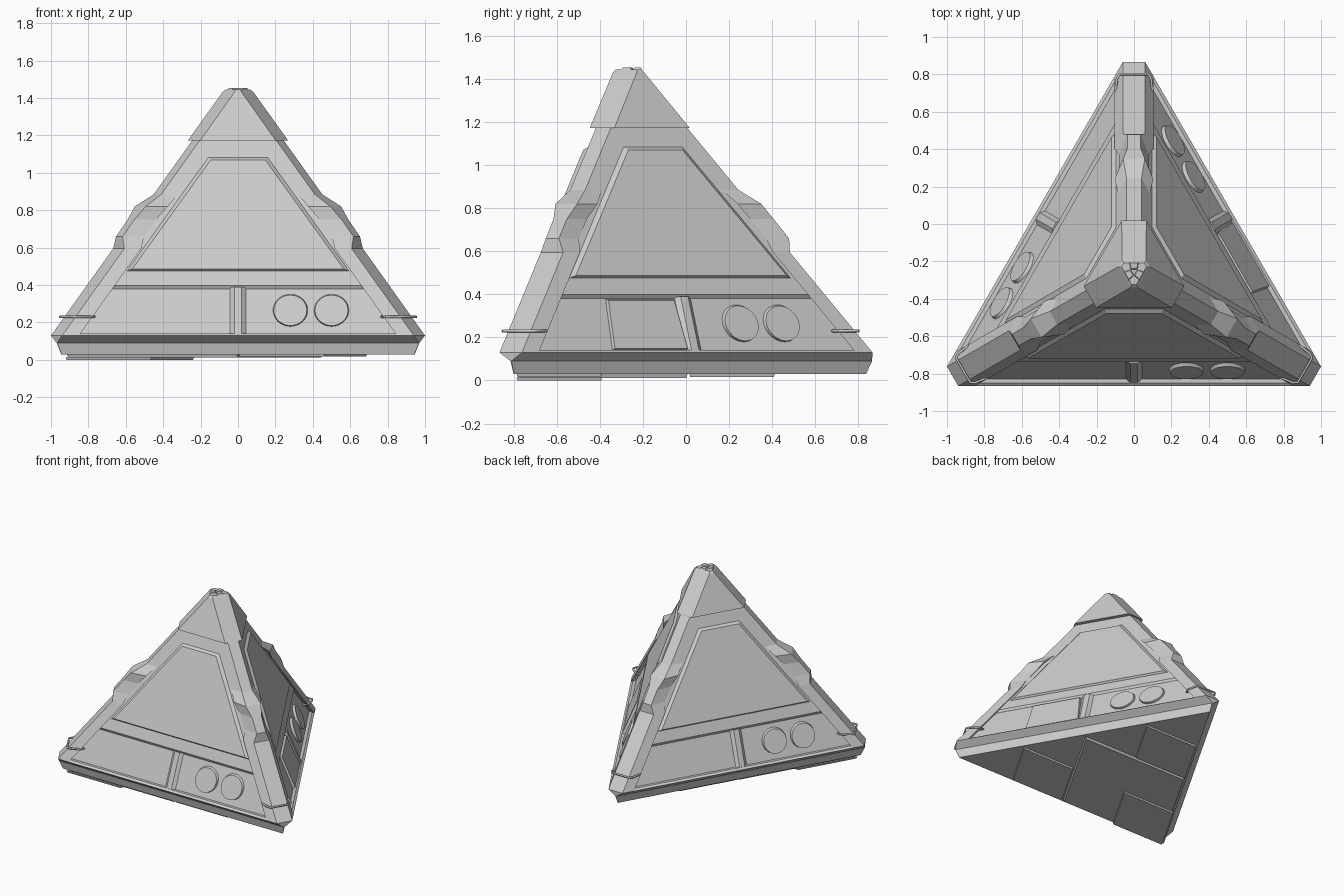
import bpy, bmesh
from math import sin, cos, pi, radians
from mathutils import Vector, Matrix

if "Cube" in bpy.data.objects:
    bpy.data.objects.remove(bpy.data.objects["Cube"])

CY = -0.254                                   # pyramid axis is at x=0, y=CY
def spin(k, x, y, z):
    v = Matrix.Rotation(radians(120 * k), 3, 'Z') @ Vector((x, y, z))
    return v + Vector((0, CY, 0))

def corner_r(z): return 1.12 - 0.825 * (z - 0.13)
def face_d(z): return 0.595 - 0.412 * (z - 0.13)

def corner_pt(k, s, r, z):                    # s = sideways, r = distance from axis
    return spin(k, s, r, z)

def face_pt(k, t, z, o):                      # t = along the face, o = offset outward
    return spin(k, t, -(face_d(z) + o), z)

def finish(name, bm):
    bmesh.ops.recalc_face_normals(bm, faces=bm.faces)
    me = bpy.data.meshes.new(name)
    bm.to_mesh(me)
    bm.free()
    ob = bpy.data.objects.new(name, me)
    bpy.context.collection.objects.link(ob)
    return ob

def hull(name, pts):
    bm = bmesh.new()
    for p in pts:
        bm.verts.new(p)
    res = bmesh.ops.convex_hull(bm, input=bm.verts)
    junk = [v for v in res['geom_interior'] if isinstance(v, bmesh.types.BMVert)]
    bmesh.ops.delete(bm, geom=junk, context='VERTS')
    bmesh.ops.dissolve_limit(bm, angle_limit=0.01, verts=bm.verts, edges=bm.edges)
    return finish(name, bm)

def frustum(name, levels):                    # levels: (z, corner radius, corner half width)
    hull(name, [corner_pt(k, s * w, r, z) for z, r, w in levels
                for k in range(3) for s in (-1, 1)])

def loft(name, rings):
    bm = bmesh.new()
    vs = [[bm.verts.new(p) for p in ring] for ring in rings]
    n = len(vs[0])
    for a, b in zip(vs, vs[1:]):
        for i in range(n):
            bm.faces.new((a[i], a[(i + 1) % n], b[(i + 1) % n], b[i]))
    bm.faces.new(vs[0])
    bm.faces.new(vs[-1])
    finish(name, bm)

def plate(name, k, outer, inner, low, high):  # bevelled plate lying on a sloped face
    hull(name, [face_pt(k, t, z, low) for t, z in outer] +
               [face_pt(k, t, z, high) for t, z in inner])

# Base slab, rim, recessed lower band, main body, cap
frustum("base_slab", [(0.03, 1.09, 0.002), (0.09, 1.118, 0.002)])
frustum("base_rim", [(0.09, 1.118, 0.002), (0.13, 1.12, 0.06), (0.142, 1.105, 0.05)])
frustum("lower_band", [(0.13, corner_r(0.13) - 0.01, 0.028), (0.4, corner_r(0.4) - 0.01, 0.028)])
frustum("main_body", [(0.38, corner_r(0.38) - 0.02, 0.034), (0.398, corner_r(0.398), 0.04),
                      (1.19, corner_r(1.19), 0.04)])
frustum("apex_cap", [(1.172, 0.272, 0.066), (1.43, 0.06, 0.064), (1.445, 0.045, 0.055)])

# Raised nubs around the tip
for k in range(3):
    hull("tip_nub", [corner_pt(k, s * w, r, z) for s in (-1, 1) for w, r, z in
                     ((0.035, 0.055, 1.43), (0.02, 0.045, 1.453), (0.015, 0.015, 1.453), (0.02, 0.0, 1.43))])

# Corner beams with a wedge-shaped bump: (z, outward offset, half width)
STATIONS = [(0.13, 0, 0.06), (0.595, 0, 0.06), (0.66, 0.05, 0.035),
            (0.75, 0.052, 0.036), (0.82, 0.053, 0.058), (0.885, 0, 0.04)]
for k in range(3):
    rings = []
    for z, off, w in STATIONS:
        r = corner_r(z) + off
        rings.append([corner_pt(k, -w, r, z), corner_pt(k, w, r, z),
                      corner_pt(k, w + 0.045, r - 0.078 - off * 0.6, z),
                      corner_pt(k, -w - 0.045, r - 0.078 - off * 0.6, z)])
    loft("corner_beam", rings)

# Face details, the same on all three sides
for k in range(3):
    plate("raised_panel", k,
          [(-0.61, 0.468), (0.61, 0.468), (0.165, 1.09), (-0.165, 1.09)],
          [(-0.565, 0.487), (0.565, 0.487), (0.145, 1.07), (-0.145, 1.07)], -0.01, 0.016)
    plate("band_rib", k,
          [(-0.045, 0.14), (0.045, 0.14), (0.045, 0.385), (-0.045, 0.385)],
          [(-0.02, 0.14), (0.02, 0.14), (0.02, 0.39), (-0.02, 0.39)], -0.018, 0.004)
    for t0 in (0.28, 0.5):
        circle = lambda r: [(t0 + r * cos(2 * pi * i / 32), 0.265 + 0.925 * r * sin(2 * pi * i / 32))
                            for i in range(32)]
        plate("round_disc", k, circle(0.094), circle(0.088), -0.02, 0.002)

# Hatch plate found only on the right face
plate("side_hatch", 1,
      [(-0.435, 0.142), (-0.03, 0.142), (-0.05, 0.378), (-0.415, 0.378)],
      [(-0.427, 0.148), (-0.036, 0.148), (-0.056, 0.372), (-0.408, 0.372)], -0.02, 0.0)

# Wire handles hooked around each corner
HOOK = [(0.07, 0.96), (0.085, 0.935), (0.1, 0.965), (0.09, 1.035), (0.075, 1.055)]
for k in range(3):
    path = HOOK + [(-s, r) for s, r in reversed(HOOK)]
    cu = bpy.data.curves.new("wire_handle", 'CURVE')
    cu.dimensions = '3D'
    cu.bevel_depth = 0.007
    cu.bevel_resolution = 2
    cu.use_fill_caps = True
    sp = cu.splines.new('POLY')
    sp.points.add(len(path) - 1)
    for p, (s, r) in zip(sp.points, path):
        p.co = (*corner_pt(k, s, r, 0.23), 1)
    bpy.context.collection.objects.link(bpy.data.objects.new("wire_handle", cu))

# Underside tiles: a large diamond at the front left corner, a small one in each corner
BACK, LEFT, RIGHT = (corner_pt(k, 0, 1.07, 0) for k in range(3))
def diamond(name, a, b, c, z_top, z_low):
    pts = [a, (a + b) / 2, (b + c) / 2, (a + c) / 2]
    mid = sum(pts, Vector()) / 4
    hull(name, [mid + (p - mid) * f + Vector((0, 0, z)) for p in pts
                for f, z in ((0.99, z_top), (0.97, z_low))])

diamond("large_belly_tile", LEFT, RIGHT, BACK, 0.035, 0.012)
LR, LB, RB = (LEFT + RIGHT) / 2, (LEFT + BACK) / 2, (RIGHT + BACK) / 2
diamond("small_belly_tile", LEFT, LR, LB, 0.014, 0.0)
diamond("small_belly_tile", LR, RIGHT, RB, 0.035, 0.017)
diamond("small_belly_tile", LB, RB, BACK, 0.035, 0.017)
